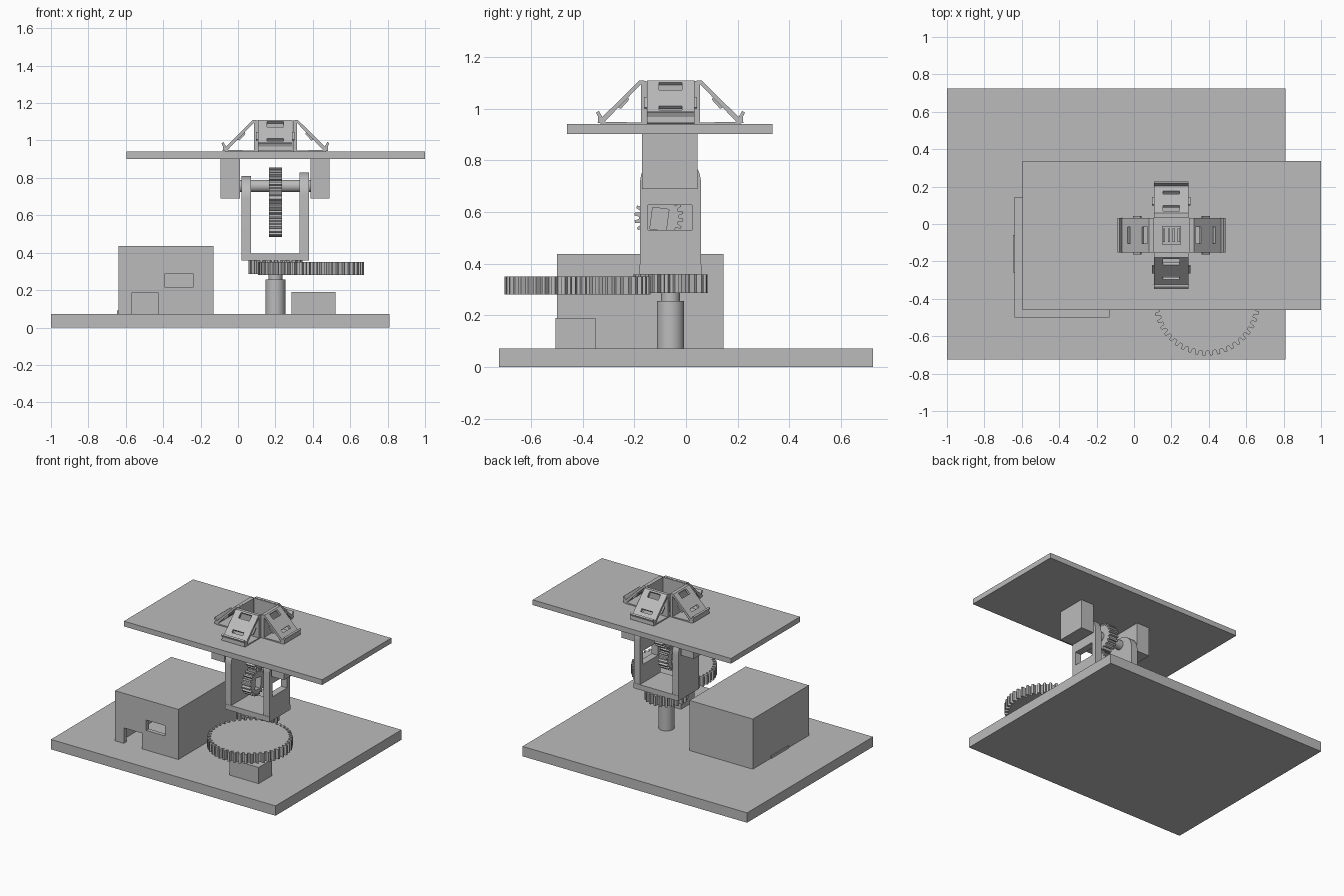
import bpy, bmesh
from math import sin, cos, pi, radians
from mathutils import Matrix, Vector

if "Cube" in bpy.data.objects:
    bpy.data.objects.remove(bpy.data.objects["Cube"])

grey = bpy.data.materials.new("plain_grey")
grey.use_nodes = True
grey.diffuse_color = (0.5, 0.5, 0.5, 1)
grey.node_tree.nodes["Principled BSDF"].inputs["Base Color"].default_value = grey.diffuse_color

PX, PY = 0.2, -0.06   # turning axis of the platform


def make(name, bm):
    bmesh.ops.recalc_face_normals(bm, faces=bm.faces[:])
    mesh = bpy.data.meshes.new(name)
    bm.to_mesh(mesh)
    bm.free()
    mesh.materials.append(grey)
    obj = bpy.data.objects.new(name, mesh)
    bpy.context.collection.objects.link(obj)
    return obj


def add_prism(bm, pts, lo, hi, axis):
    """Extrude a 2D outline along an axis: (y, z) along x, (x, z) along y, (x, y) along z."""
    def place(p, d):
        c = list(p)
        c.insert("xyz".index(axis), d)
        return bm.verts.new(c)
    face = bm.faces.new([place(p, lo) for p in pts])
    new = bmesh.ops.extrude_face_region(bm, geom=[face])["geom"]
    shift = Vector((0, 0, 0))
    shift["xyz".index(axis)] = hi - lo
    bmesh.ops.translate(bm, vec=shift, verts=[g for g in new if isinstance(g, bmesh.types.BMVert)])


def prism(name, pts, lo, hi, axis):
    bm = bmesh.new()
    add_prism(bm, pts, lo, hi, axis)
    return make(name, bm)


def box(name, x, y, z):
    return prism(name, [(x[0], y[0]), (x[1], y[0]), (x[1], y[1]), (x[0], y[1])], *z, "z")


def circle(cx, cy, r, n=48, start=0.0, sweep=2 * pi):
    return [(cx + r * cos(start + sweep * i / n), cy + r * sin(start + sweep * i / n))
            for i in range(n)]


def gear_outline(cx, cy, r, teeth, depth):
    pts = []
    for i in range(teeth):
        for f, rad in ((0, r - depth), (0.28, r - depth), (0.42, r), (0.78, r), (0.92, r - depth)):
            a = 2 * pi * (i + f) / teeth
            pts.append((cx + rad * cos(a), cy + rad * sin(a)))
    return pts


def cut(obj, *cutters):
    for c in cutters:
        mod = obj.modifiers.new("cut", "BOOLEAN")
        mod.operation, mod.solver, mod.object = "DIFFERENCE", "EXACT", c
        bpy.context.view_layer.objects.active = obj
        bpy.ops.object.modifier_apply(modifier=mod.name)
        bpy.data.objects.remove(c)


def smooth(obj):
    bpy.ops.object.select_all(action="DESELECT")
    obj.select_set(True)
    bpy.context.view_layer.objects.active = obj
    bpy.ops.object.shade_smooth_by_angle(angle=radians(30))


# Base board and the hollow control housing with its front openings
box("base_board", (-1, 0.81), (-0.725, 0.725), (0, 0.072))
housing = box("control_housing", (-0.64, -0.13), (-0.5, 0.145), (0.072, 0.437))
cut(housing,
    box("hollow", (-0.61, -0.16), (-0.47, 0.115), (0.0, 0.407)),
    box("cable_notch", (-0.57, -0.425), (-0.6, -0.4), (0.0, 0.185)),
    box("port_window", (-0.39, -0.24), (-0.6, -0.4), (0.215, 0.29)))
box("housing_side_tab", (-0.646, -0.63), (-0.26, -0.06), (0.072, 0.09))

# Drive motor block, post and the horizontal gear pair
box("drive_motor", (0.285, 0.52), (-0.505, -0.35), (0.072, 0.19))
smooth(prism("support_post", circle(PX, PY, 0.053), 0.072, 0.256, "z"))
smooth(prism("post_shaft", circle(PX, PY, 0.037), 0.25, 0.3, "z"))
prism("drive_gear", gear_outline(0.39, -0.42, 0.283, 44, 0.025), 0.28, 0.35, "z")
prism("turn_gear", gear_outline(PX, PY, 0.145, 22, 0.025), 0.287, 0.358, "z")

# Yoke: floor and two round-topped cheeks, one with a window
box("yoke_floor", (0.02, 0.38), (PY - 0.12, PY + 0.12), (0.358, 0.396))


def cheek(name, x0, x1, top):
    arch = circle(PY, top - 0.118, 0.118, 24, 0, pi) + [(PY - 0.118, top - 0.118)]
    return prism(name, arch + [(PY - 0.118, 0.358), (PY + 0.118, 0.358)], x0, x1, "x")


smooth(cheek("yoke_cheek_right", 0.02, 0.07, 0.81))
window_cheek = cheek("yoke_cheek_left", 0.33, 0.38, 0.83)
cut(window_cheek, box("cheek_window", (0.3, 0.4), (-0.148, 0.023), (0.53, 0.628)))
smooth(window_cheek)

# Tilt gears on the axle
smooth(prism("tilt_axle", circle(PY, 0.757, 0.033, 32), 0.0, 0.4, "x"))
prism("tilt_gear", gear_outline(PY, 0.757, 0.1, 20, 0.018), 0.165, 0.235, "x")
pinion = prism("tilt_pinion", gear_outline(-0.105, 0.58, 0.095, 20, 0.018), 0.165, 0.235, "x")
slot = [(-0.14, 0.535), (-0.077, 0.527), (-0.066, 0.61), (-0.129, 0.618)]
cut(pinion, prism("pinion_slot", slot, 0.1, 0.3, "x"))

# Hangers and the tilting platform
for name, x in (("hanger_right", (-0.093, 0.01)), ("hanger_left", (0.387, 0.49))):
    box(name, x, (-0.17, 0.045), (0.69, 0.905))
box("platform", (-0.597, 1.0), (-0.46, 0.336), (0.902, 0.94))

# Four hollow sloping sensor brackets around the centre of the platform
W = 0.092


def bracket(name, turn):
    place = Matrix.Translation((PX, PY, 0)) @ Matrix.Rotation(turn, 4, "Z")
    slope = prism(name + "_panel", [(0.1, 1.11), (0.12, 1.11), (0.275, 0.957), (0.255, 0.95)],
                  -W, W, "y")
    for u, z, size in ((0.14, 1.084, 0.042), (0.222, 0.998, 0.022)):
        bm = bmesh.new()
        bmesh.ops.create_cube(bm, size=1, matrix=Matrix.Translation((u, 0, z))
                              @ Matrix.Rotation(pi / 4, 4, "Y")
                              @ Matrix.Diagonal((size, 0.088, 0.08, 1)))
        cut(slope, make("slot_cutter", bm))
    bm = bmesh.new()
    # Inner upright, thin foot and hooked lip
    add_prism(bm, [(0.093, 0.94), (0.115, 0.94), (0.115, 1.108), (0.093, 1.108)], -W, W, "y")
    add_prism(bm, [(0.1, 0.938), (0.27, 0.938), (0.27, 0.95), (0.1, 0.946)], -W, W, "y")
    add_prism(bm, [(0.25, 0.94), (0.282, 0.945), (0.28, 0.968), (0.288, 0.985), (0.278, 0.992),
                   (0.264, 0.968)], -W, W, "y")
    # Small side clips
    for s in (-1, 1):
        lo, hi = sorted((s * W, s * (W + 0.011)))
        add_prism(bm, [(0.165, 1.045), (0.205, 1.005), (0.192, 1.0), (0.16, 1.035)], lo, hi, "y")
    frame = make(name + "_frame", bm)
    for obj in (slope, frame):
        obj.data.transform(place)


for i, side in enumerate(("left", "back", "right", "front")):
    bracket("sensor_bracket_" + side, i * pi / 2)

# Finned socket between the brackets
box("socket_block", (PX - 0.05, PX + 0.05), (PY - 0.05, PY + 0.05), (0.94, 0.955))
for i in range(4):
    x = PX - 0.045 + i * 0.026
    box("socket_fin", (x, x + 0.012), (PY - 0.035, PY + 0.035), (0.95, 0.975))
